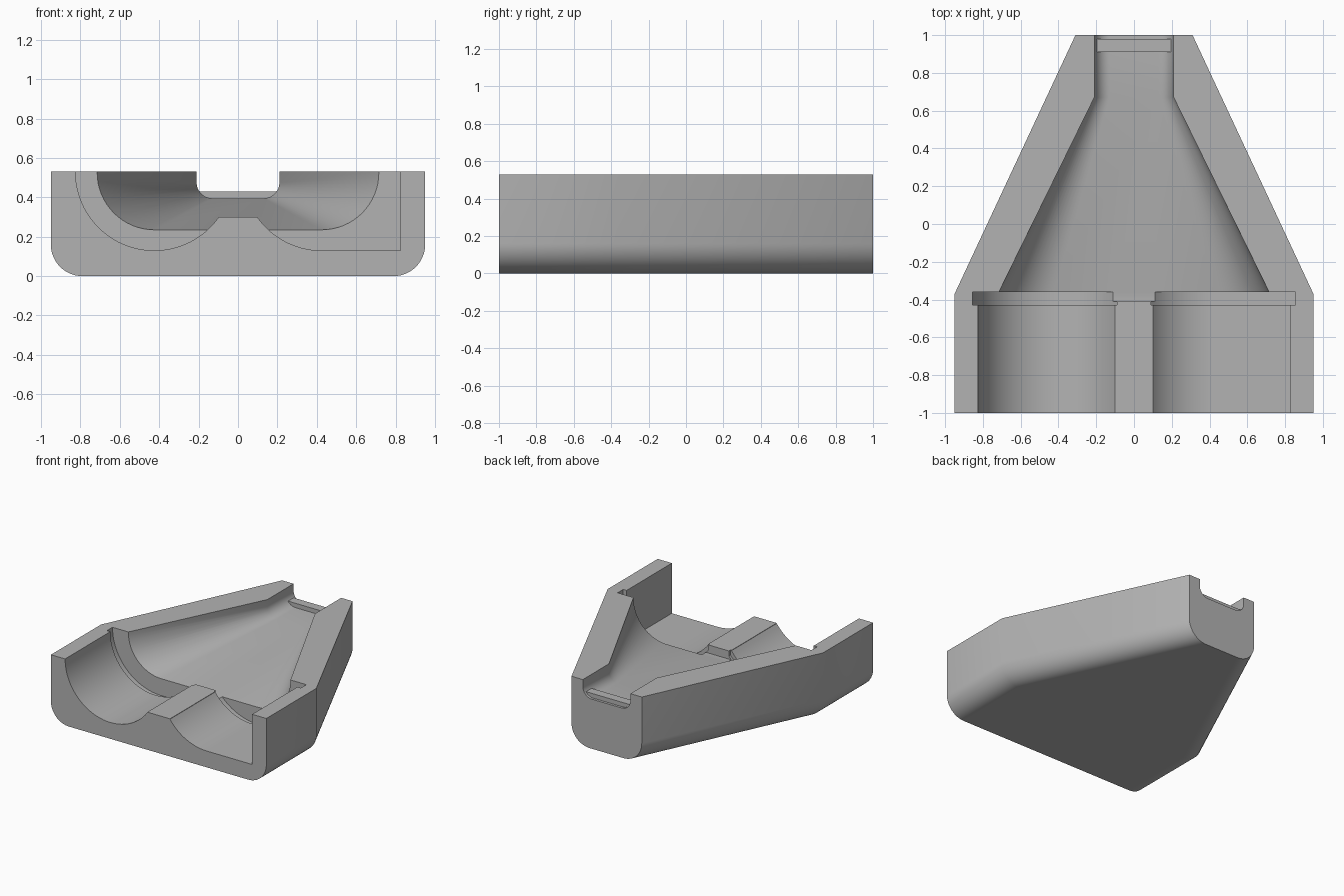
import bpy, bmesh
from math import acos, cos, sin, pi

TOP, ABOVE = 0.53, 0.7      # rim height, and how high the cutters reach

if "Cube" in bpy.data.objects:
    bpy.data.objects.remove(bpy.data.objects["Cube"], do_unlink=True)

grey = bpy.data.materials.new("light grey plastic")
grey.use_nodes = True
grey.diffuse_color = (0.45, 0.45, 0.45, 1)
grey.node_tree.nodes["Principled BSDF"].inputs["Base Color"].default_value = grey.diffuse_color


def arc(cx, cz, r, start, end, n=16):
    steps = [start + (end - start) * i / n for i in range(n + 1)]
    return [(cx + r * cos(a), cz + r * sin(a)) for a in steps]


def trough(half, floor, r, top):
    """U-shaped section with rounded lower corners."""
    return ([(-half, top)] + arc(-half + r, floor + r, r, pi, 1.5 * pi)
            + arc(half - r, floor + r, r, 1.5 * pi, 2 * pi) + [(half, top)])


def loft(name, stations):
    """Skin a list of (y, section) pairs and cap both ends."""
    bm = bmesh.new()
    rings = [[bm.verts.new((x, y, z)) for x, z in section] for y, section in stations]
    for a, b in zip(rings, rings[1:]):
        for i in range(len(a)):
            j = (i + 1) % len(a)
            bm.faces.new((a[i], a[j], b[j], b[i]))
    bm.faces.new(rings[0])
    bm.faces.new(rings[-1])
    bmesh.ops.recalc_face_normals(bm, faces=bm.faces)
    mesh = bpy.data.meshes.new(name)
    bm.to_mesh(mesh)
    bm.free()
    mesh.materials.append(grey)
    obj = bpy.data.objects.new(name, mesh)
    bpy.context.collection.objects.link(obj)
    return obj


def bay(r, inner):
    """Round bay on the right, square-cornered bay on the left, low bridge between."""
    c, bridge = 0.425, 0.30
    end = acos((c - inner) / r)
    return ([(-c - r, ABOVE)] + arc(-c, TOP, r, pi, 2 * pi - end, 32)
            + [(-inner, bridge), (inner, bridge)]
            + arc(c, TOP, r, pi + end, 1.5 * pi)
            + [(c + r, TOP - r), (c + r, ABOVE)])


# Tapered outer body
wide, narrow = trough(0.95, 0, 0.16, TOP), trough(0.31, 0, 0.16, TOP)
body = loft("housing_half", [(-1, wide), (-0.37, wide), (1, narrow)])

# Hollows: connector bays, retaining groove, funnel with cable throat
front, groove = bay(0.40, 0.10), bay(0.43, 0.09)
mouth, throat = trough(0.715, 0.235, 0.29, ABOVE), trough(0.21, 0.395, 0.08, ABOVE)
cutters = [
    loft("bay_cutter", [(-1.1, front), (-0.42, front)]),
    loft("groove_cutter", [(-0.43, groove), (-0.36, groove)]),
    loft("funnel_cutter", [(-0.41, mouth), (-0.36, mouth), (0.67, throat), (1.1, throat)]),
]
for cutter in cutters:
    cutter.hide_render = True
    bpy.context.view_layer.objects.active = body
    mod = body.modifiers.new(cutter.name, "BOOLEAN")
    mod.operation, mod.solver, mod.object = "DIFFERENCE", "EXACT", cutter
    bpy.ops.object.modifier_apply(modifier=mod.name)
    bpy.data.objects.remove(cutter, do_unlink=True)

# Cable grip bar across the throat
bar = [(-0.195, 0.38), (0.195, 0.38), (0.195, 0.43), (-0.195, 0.43)]
loft("cable_grip_bar", [(0.91, bar), (0.98, bar)])

# Smooth the rounded surfaces, keep the corners crisp
bpy.ops.object.select_all(action="DESELECT")
body.select_set(True)
bpy.context.view_layer.objects.active = body
bpy.ops.object.shade_smooth_by_angle(angle=pi / 6)
